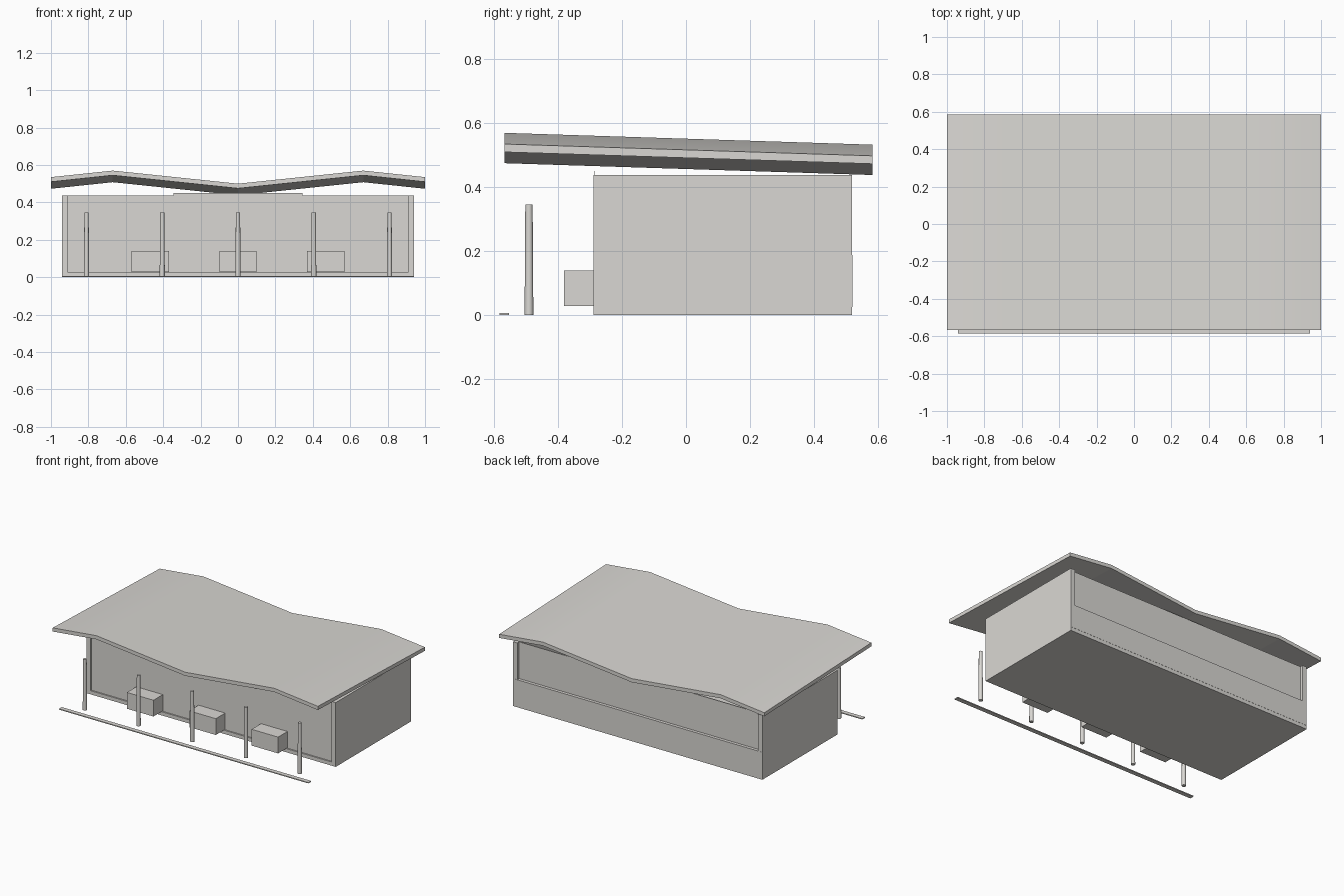
import bpy, bmesh, math

if "Cube" in bpy.data.objects:
    bpy.data.objects.remove(bpy.data.objects["Cube"])

# One warm grey for the whole model
grey = bpy.data.materials.new("warm_grey")
grey.diffuse_color = (0.70, 0.685, 0.655, 1)
grey.use_nodes = True
grey.node_tree.nodes["Principled BSDF"].inputs["Base Color"].default_value = grey.diffuse_color


def finish(bm, name):
    bmesh.ops.recalc_face_normals(bm, faces=bm.faces)
    mesh = bpy.data.meshes.new(name)
    bm.to_mesh(mesh)
    bm.free()
    mesh.materials.append(grey)
    ob = bpy.data.objects.new(name, mesh)
    bpy.context.collection.objects.link(ob)
    return ob


def smooth(ob):
    bpy.ops.object.select_all(action='DESELECT')
    ob.select_set(True)
    bpy.context.view_layer.objects.active = ob
    bpy.ops.object.shade_smooth_by_angle(angle=math.radians(35))


def box(name, x0, x1, y0, y1, z0, z1):
    bm = bmesh.new()
    bmesh.ops.create_cube(bm, size=1)
    for v in bm.verts:
        v.co = ((x0 + x1) / 2 + v.co.x * (x1 - x0),
                (y0 + y1) / 2 + v.co.y * (y1 - y0),
                (z0 + z1) / 2 + v.co.z * (z1 - z0))
    return finish(bm, name)


# Folded roof: zigzag profile swept back with a slight fall
profile = [(-1, .535), (-.67, .57), (0, .50), (.67, .57), (1, .535)]
loop = profile + [(x, z - .025) for x, z in reversed(profile)]
bm = bmesh.new()
front = [bm.verts.new((x, -.568, z)) for x, z in loop]
back = [bm.verts.new((x, .585, z - .037)) for x, z in loop]
n = len(loop)
for i in range(n):
    j = (i + 1) % n
    bm.faces.new((front[i], front[j], back[j], back[i]))
for i in range(4):
    for ring in (front, back):
        bm.faces.new((ring[i], ring[i + 1], ring[n - 2 - i], ring[n - 1 - i]))
roof = finish(bm, "folded_roof")
smooth(roof)
for p in roof.data.polygons:  # flat underside
    if p.normal.z < -.5:
        p.use_smooth = False

# Building shell, open at the top under the roof
box("floor_slab", -.94, .94, -.29, .52, 0, .025)
for side, s in (("left", -1), ("right", 1)):
    box(side + "_wall", *sorted((s * .94, s * .908)), -.29, .52, 0, .438)
box("front_glazing", -.915, .915, -.281, -.275, .02, .438)
box("back_glazing", -.915, .915, .494, .500, .02, .438)
box("back_lower_wall", -.94, .94, .49, .5212, .025, .188)
box("front_header_panel", -.345, .345, -.288, -.286, .37, .45)

# Projecting boxes along the front
for i, x in enumerate((-.47, 0, .47)):
    box(f"front_box_{i + 1}", x - .1, x + .1, -.382, -.278, .028, .139)

# Slim tapered columns
for i in range(5):
    bm = bmesh.new()
    bmesh.ops.create_cone(bm, cap_ends=True, segments=16, radius1=.0138,
                          radius2=.0115, depth=.345)
    bmesh.ops.translate(bm, verts=bm.verts, vec=((i - 2) * .405, -.492, .1725))
    smooth(finish(bm, f"column_{i + 1}"))

# Low kerb in front
box("front_kerb", -.94, .94, -.585, -.555, 0, .006)
